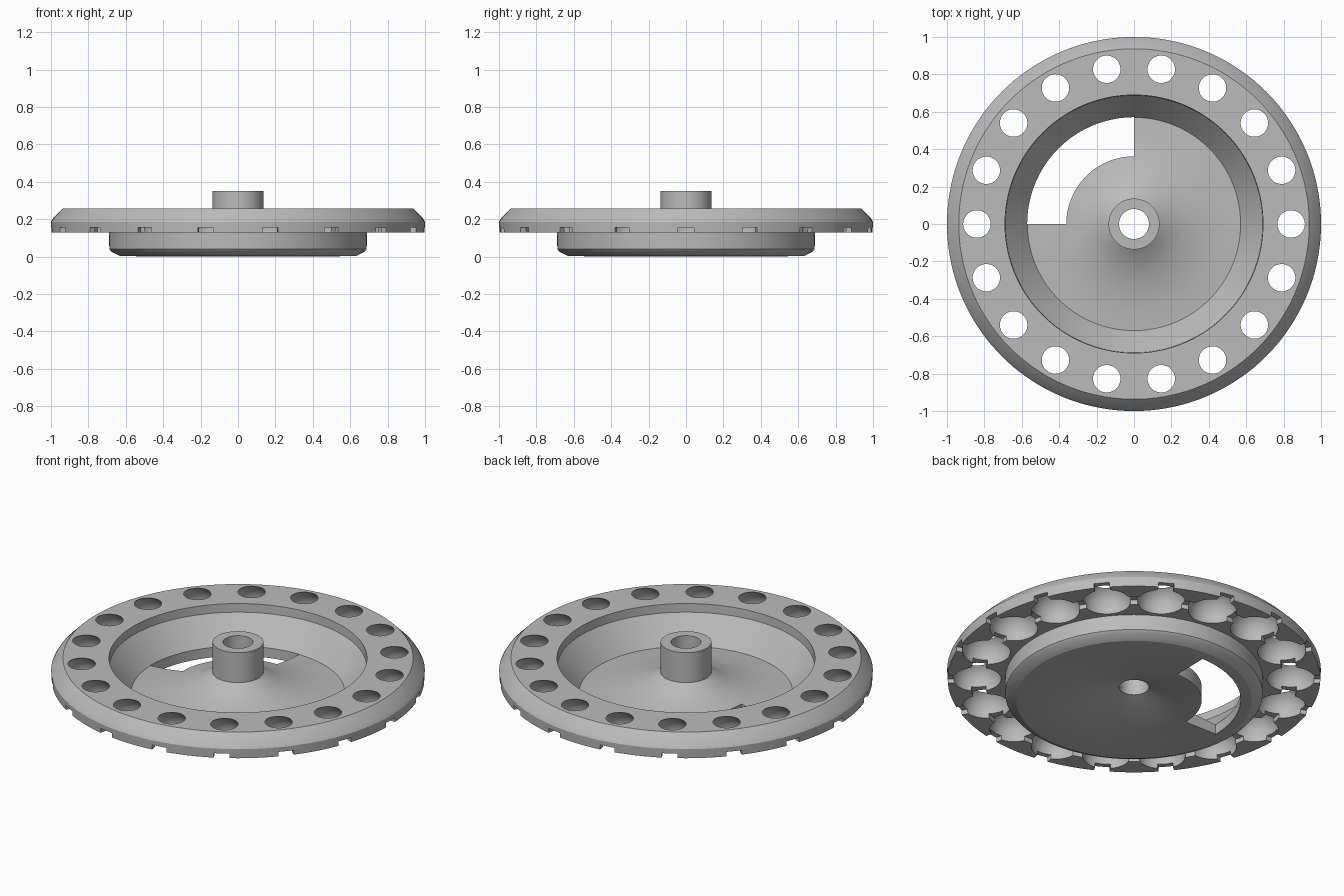
import bpy, bmesh, math
from mathutils import Matrix, Vector

cube = bpy.data.objects.get("Cube")
if cube:
    bpy.data.objects.remove(cube, do_unlink=True)

HOLES = 18
PITCH_R = 0.84      # radius of the circle of pockets
UNDER = 0.13        # underside of the flange

grey = bpy.data.materials.new("plain_grey")
grey.use_nodes = True
colour = (0.5, 0.5, 0.5, 1)
grey.diffuse_color = colour
grey.node_tree.nodes["Principled BSDF"].inputs["Base Color"].default_value = colour


def finish(name, bm):
    bmesh.ops.recalc_face_normals(bm, faces=bm.faces)
    mesh = bpy.data.meshes.new(name)
    bm.to_mesh(mesh)
    bm.free()
    mesh.materials.append(grey)
    obj = bpy.data.objects.new(name, mesh)
    bpy.context.collection.objects.link(obj)
    return obj


def lathe(name, profile, steps=144, start=0.0, arc=360.0):
    """Revolve a closed (radius, height) profile, capping a partial turn."""
    bm = bmesh.new()
    full = arc >= 360
    rings = []
    for i in range(steps if full else steps + 1):
        a = math.radians(start + arc * i / steps)
        rings.append([bm.verts.new((r * math.cos(a), r * math.sin(a), z)) for r, z in profile])
    n = len(profile)
    for i in range(steps):
        a, b = rings[i], rings[(i + 1) % len(rings)]
        for j in range(n):
            k = (j + 1) % n
            bm.faces.new((a[j], b[j], b[k], a[k]))
    if not full:
        bm.faces.new(rings[0])
        bm.faces.new(rings[-1])
    return finish(name, bm)


def around(name, add):
    """Repeat a primitive at every pocket position."""
    bm = bmesh.new()
    for i in range(HOLES):
        add(bm, Matrix.Rotation(math.tau * i / HOLES, 4, 'Z'))
    return finish(name, bm)


# Body: flange, dished drum and bored hub in one revolved section
body = lathe("seed_disc", [
    (0.08, 0.08), (0.353, 0.0), (0.63, 0.003), (0.675, 0.025), (0.688, 0.04),
    (0.69, UNDER), (0.997, UNDER), (1.0, 0.185), (0.99, 0.203), (0.937, 0.257),
    (0.69, 0.257), (0.688, 0.207), (0.57, 0.06), (0.46, 0.067), (0.36, 0.083),
    (0.27, 0.107), (0.2, 0.135), (0.136, 0.175), (0.136, 0.352), (0.08, 0.352)])

# Domed pockets that break through the top as round holes
pockets = around("pocket_cutter", lambda bm, turn: bmesh.ops.create_uvsphere(
    bm, u_segments=40, v_segments=24, radius=0.13,
    matrix=turn @ Matrix.Translation((PITCH_R, 0, 0.15))))

# Shallow slots running from each pocket to the rim
slots = around("slot_cutter", lambda bm, turn: bmesh.ops.create_cube(
    bm, size=1, matrix=turn @ Matrix.Translation((0.96, 0, UNDER))
    @ Matrix.Diagonal(Vector((0.2, 0.084, 0.054, 1)))))

# Shallow groove linking the pockets
groove = lathe("groove_cutter", [(0.8, 0.1), (0.88, 0.1), (0.88, 0.157), (0.8, 0.157)], 120)

# Quarter window through the floor
window = lathe("window_cutter", [(0.362, -0.1), (0.571, -0.1), (0.571, 0.15), (0.362, 0.15)],
               36, 90, 90)

bpy.ops.object.select_all(action='DESELECT')
bpy.context.view_layer.objects.active = body
body.select_set(True)
for cutter in (pockets, slots, groove, window):
    cutter.hide_render = True
    mod = body.modifiers.new(cutter.name, 'BOOLEAN')
    mod.operation = 'DIFFERENCE'
    mod.solver = 'EXACT'
    mod.object = cutter
    bpy.ops.object.modifier_apply(modifier=mod.name)
    bpy.data.objects.remove(cutter, do_unlink=True)

bpy.ops.object.shade_smooth_by_angle(angle=math.radians(25))
